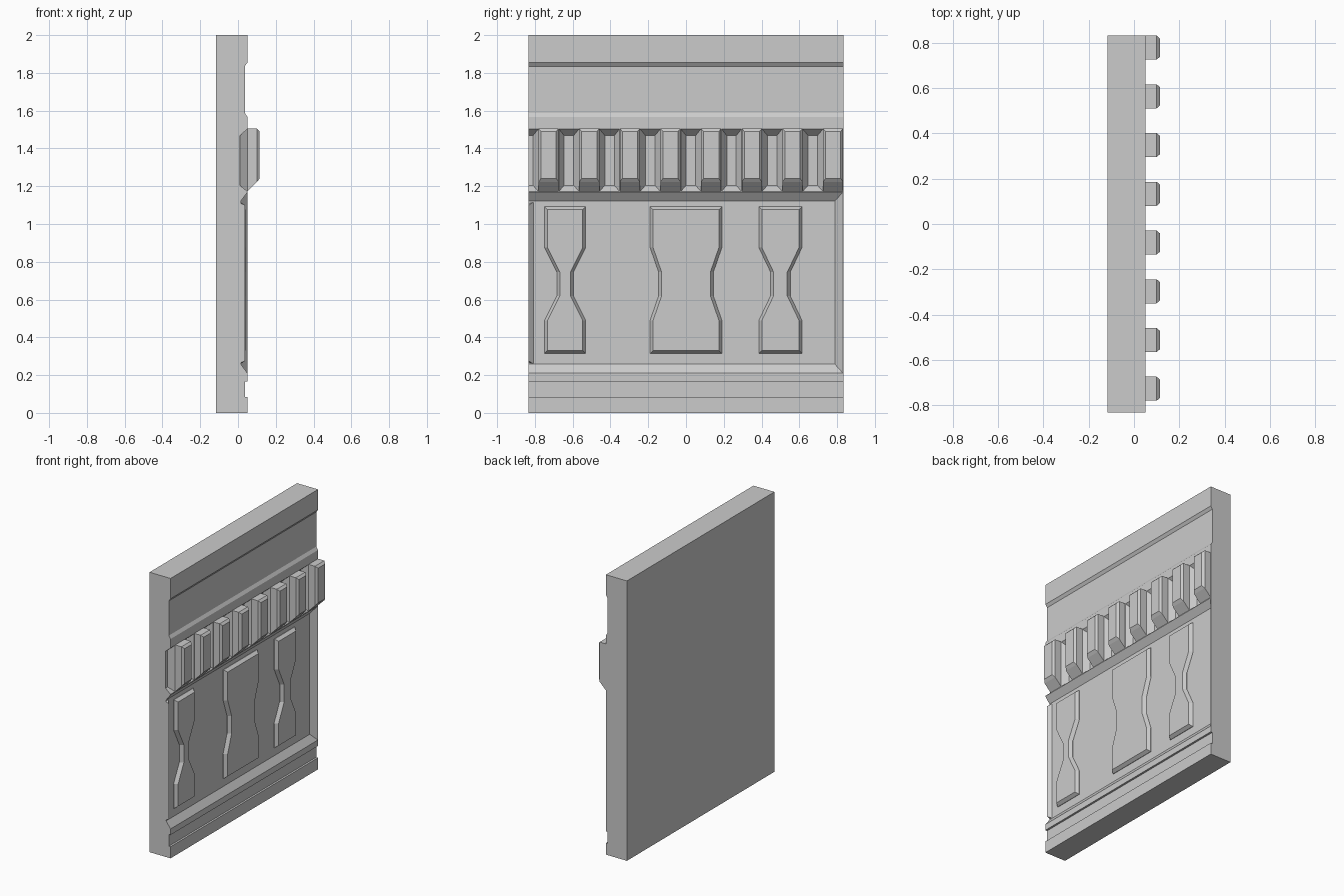
import bpy, bmesh

if "Cube" in bpy.data.objects:
    bpy.data.objects.remove(bpy.data.objects["Cube"])

X0, X1, Y = -0.116, 0.05, 0.833   # back plane, front plane, half width
FLOOR = 0.015                     # depth of the recessed panel


def loft(name, rings):
    """Closed solid through equal-length rings of 3D points, flat capped."""
    bm = bmesh.new()
    vs = [[bm.verts.new(p) for p in r] for r in rings]
    n = len(rings[0])
    for a, b in zip(vs, vs[1:]):
        for i in range(n):
            j = (i + 1) % n
            bm.faces.new((a[i], a[j], b[j], b[i]))
    bm.faces.new(vs[0])
    bm.faces.new(vs[-1])
    bmesh.ops.recalc_face_normals(bm, faces=bm.faces)
    me = bpy.data.meshes.new(name)
    bm.to_mesh(me)
    bm.free()
    ob = bpy.data.objects.new(name, me)
    bpy.context.collection.objects.link(ob)
    return ob


def rect(x, y0, y1, z0, z1):
    return [(x, y0, z0), (x, y1, z0), (x, y1, z1), (x, y0, z1)]


def cut(target, rings):
    """Subtract a lofted cutter from the target and apply it."""
    cutter = loft("cutter", rings)
    cutter.hide_render = True
    mod = target.modifiers.new("cut", 'BOOLEAN')
    mod.operation, mod.solver, mod.object = 'DIFFERENCE', 'EXACT', cutter
    bpy.context.view_layer.objects.active = target
    bpy.ops.object.modifier_apply(modifier=mod.name)
    bpy.data.objects.remove(cutter)


# wall slab with its horizontal grooves, extruded along y
profile = [(X0, 0), (X1, 0), (X1, 0.083), (0.036, 0.083), (0.036, 0.167), (X1, 0.167),
           (X1, 1.567), (0.036, 1.588), (0.036, 1.835), (X1, 1.855), (X1, 2), (X0, 2)]
wall = loft("wall_slab", [[(x, y, z) for x, z in profile] for y in (-Y, Y)])

# large recessed panel, open at the left edge
cut(wall, [rect(FLOOR, -1, 0.788, 0.258, 1.122),
           rect(X1, -1, 0.831, 0.21, 1.168),
           rect(0.2, -1, 0.831, 0.21, 1.168)])

# remaining sliver of the left panel border
loft("left_border", [[(0, -Y, z0), (0, -0.808, z0), (FLOOR, -0.808, z0), (0.036, -Y, z1)]
                     for z0, z1 in ((0.26, 0.275), (1.115, 1.10))])

# row of raised blocks with bevelled pockets between them
STEP = 0.2152
for i in range(8):
    c = 0.779 - i * STEP
    h = 0.053
    loft("block", [rect(0.03, c - h, c + h, 1.172, 1.505),
                   rect(X1, c - h, c + h, 1.172, 1.505),
                   rect(0.1, c - h, c + h, 1.222, 1.505),
                   rect(0.115, c - h + 0.013, c + h - 0.013, 1.242, 1.49)])
    p = c - STEP / 2
    cut(wall, [rect(0.01, p - 0.025, p + 0.025, 1.205, 1.468),
               rect(X1, p - 0.0535, p + 0.0535, 1.172, 1.503),
               rect(0.2, p - 0.0535, p + 0.0535, 1.172, 1.503)])


# waisted raised panels
def waisted(x, c, half, waist, inset):
    right = [(half, 0.315 + inset), (half, 0.49), (waist, 0.62),
             (waist, 0.745), (half, 0.875), (half, 1.092 - inset)]
    return ([(x, c + w - inset, z) for w, z in right] +
            [(x, c - w + inset, z) for w, z in reversed(right)])


for c, half, waist in ((-0.64, 0.109, 0.044), (0, 0.19, 0.145), (0.5, 0.114, 0.052)):
    loft("waisted_panel", [waisted(0, c, half, waist, 0),
                           waisted(FLOOR + 0.003, c, half, waist, 0),
                           waisted(0.04, c, half, waist, 0.016)])
